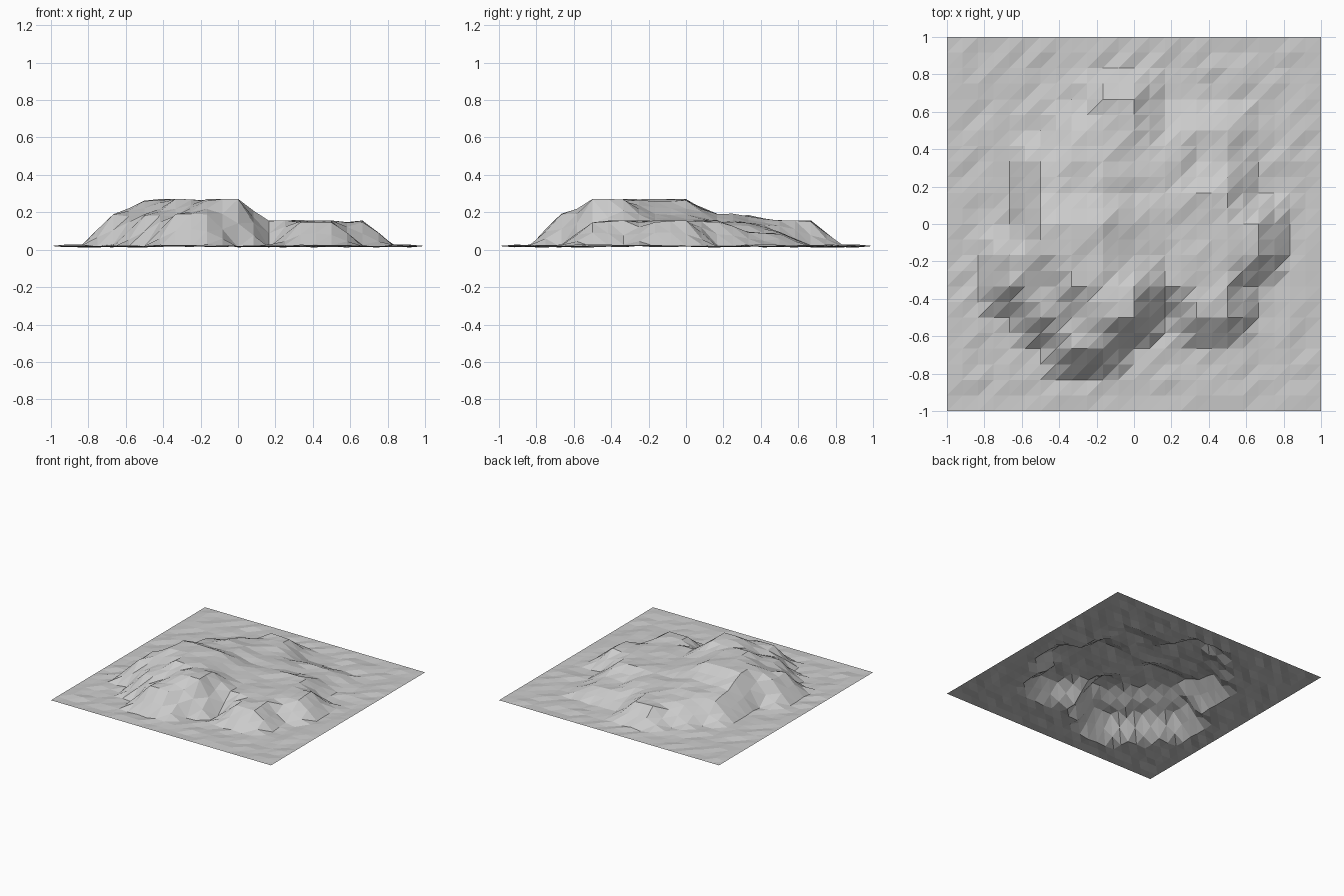
import bpy, bmesh, random, math

if "Cube" in bpy.data.objects:
    bpy.data.objects.remove(bpy.data.objects["Cube"])

random.seed(4)
N = 24                      # fine cells per side (two per coarse cell)

# Terraces: added height, then (row, first column, last column) on a 1/6-unit lattice
TERRACES = [
    # whole hill footprint
    (0.07, [(-4, -2, -1), (-3, -3, 0), (-3, 2, 3), (-2, -4, 3), (-1, -4, 4), (0, -3, 4),
            (1, -3, 3), (2, -3, 3), (3, -2, 3), (4, -1, 0)]),
    # main shelf, leaving the low saddle at the back right
    (0.06, [(-4, -2, -1), (-3, -3, 0), (-3, 2, 3), (-2, -4, 3), (-1, -4, 4), (0, -3, 4),
            (1, -3, 3), (2, -3, 1), (3, -2, 0), (4, -1, 0)]),
    # raised left side
    (0.035, [(-4, -2, -1), (-3, -3, 0), (-2, -4, 0), (-1, -4, 0), (0, -3, 0),
             (1, -3, -1), (2, -2, -1)]),
    # summit ridge
    (0.08, [(-3, -1, 0), (-2, -2, 0), (-1, -3, -1), (0, -3, -1)]),
]
BASE = 0.02


def lattice(i, j):
    return BASE + sum(rise for rise, spans in TERRACES
                      if any(j == r and a <= i <= b for r, a, b in spans))


def height(x, y):
    # blend the coarse lattice linearly between its points
    u, v = x * 6, y * 6
    i, j = math.floor(u + 1e-6), math.floor(v + 1e-6)
    fu, fv = u - i, v - j
    low = lattice(i, j) * (1 - fu) + lattice(i + 1, j) * fu
    high = lattice(i, j + 1) * (1 - fu) + lattice(i + 1, j + 1) * fu
    return low * (1 - fv) + high * fv


# Terrain sheet with slightly rough ground
bm = bmesh.new()
grid = []
for b in range(N + 1):
    row = []
    for a in range(N + 1):
        x, y = a * 2 / N - 1, b * 2 / N - 1
        edge = a in (0, N) or b in (0, N)
        rough = 0 if edge else random.uniform(-0.008, 0.008)
        row.append(bm.verts.new((x, y, height(x, y) + rough)))
    grid.append(row)
for b in range(N):
    for a in range(N):
        p, q = grid[b][a], grid[b][a + 1]
        r, s = grid[b + 1][a + 1], grid[b + 1][a]
        bm.faces.new((p, q, r))
        bm.faces.new((p, r, s))

mesh = bpy.data.meshes.new("hill_terrain")
bm.to_mesh(mesh)
bm.free()
hill = bpy.data.objects.new("hill_terrain", mesh)
bpy.context.collection.objects.link(hill)
